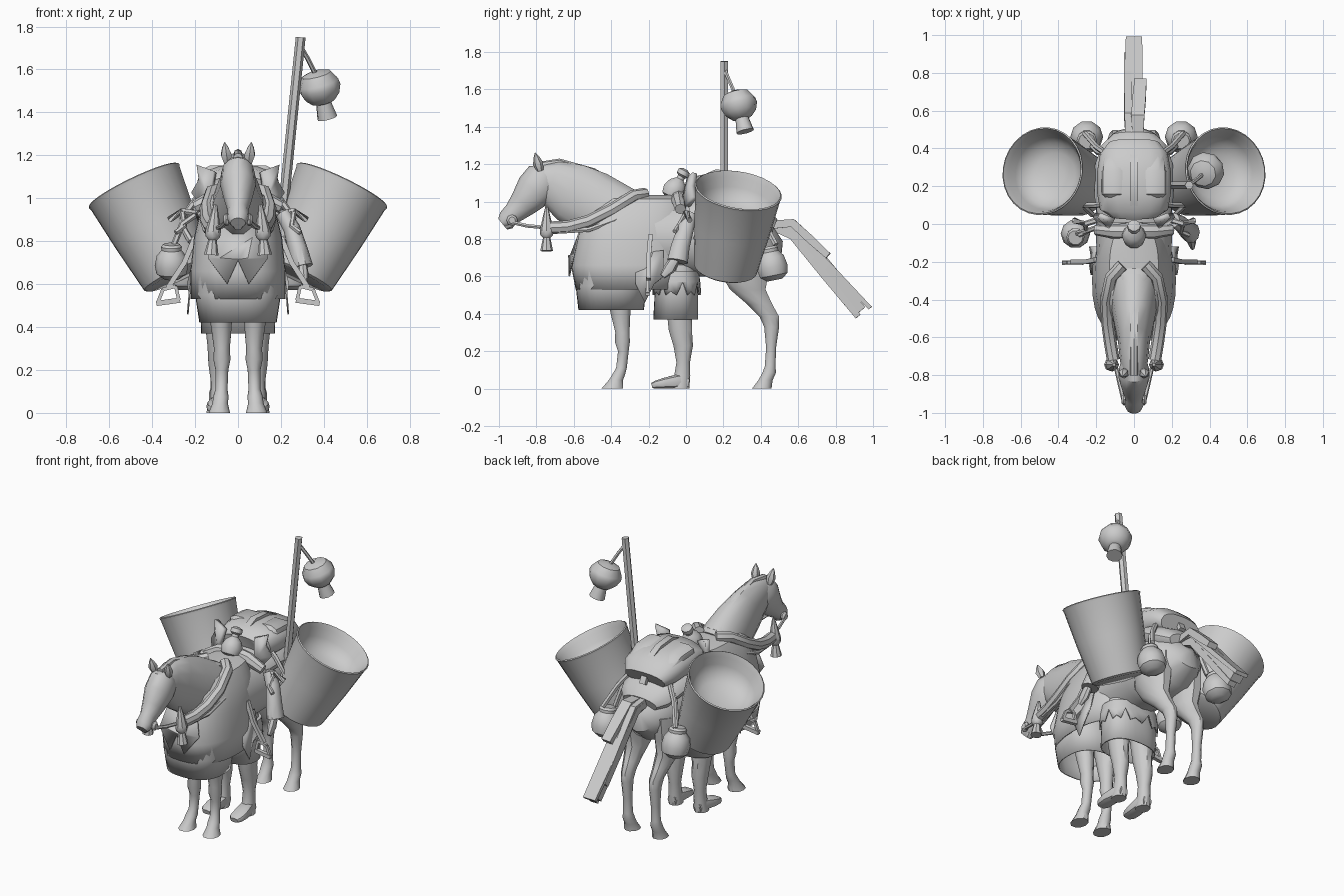
import bpy, bmesh, math
from mathutils import Vector as V

mat = bpy.data.materials.new("plain grey")
mat.diffuse_color = (0.6, 0.6, 0.6, 1)

def finish(name, bm, mirror=False, thick=0, angle=40):
    bmesh.ops.recalc_face_normals(bm, faces=bm.faces)
    me = bpy.data.meshes.new(name)
    bm.to_mesh(me)
    bm.free()
    me.shade_smooth()
    me.set_sharp_from_angle(angle=math.radians(angle))
    me.materials.append(mat)
    ob = bpy.data.objects.new(name, me)
    bpy.context.collection.objects.link(ob)
    if thick:
        ob.modifiers.new("thickness", 'SOLIDIFY').thickness = thick
    if mirror:
        ob.modifiers.new("mirror", 'MIRROR')
    return ob

def skin(bm, rings, caps=True):
    n = len(rings[0])
    for a, b in zip(rings, rings[1:]):
        for i in range(n):
            bm.faces.new((a[i], a[(i+1) % n], b[(i+1) % n], b[i]))
    if caps:
        bm.faces.new(rings[0])
        bm.faces.new(rings[-1])

def sp(c, power):
    return math.copysign(abs(c)**power, c)

def tube(name, rows, n=12, mirror=False, flat=False, power=1):
    """Loft along rows of (x, y, z, half width, half depth)."""
    bm, rings = bmesh.new(), []
    pts = [V(r[:3]) for r in rows]
    for i, r in enumerate(rows):
        t = (pts[min(i+1, len(pts)-1)] - pts[max(i-1, 0)]).normalized()
        if flat:
            t = V((0, 0, 1))
        ref = V((0, 1, 0)) if abs(t.x) > .85 else V((1, 0, 0))
        u = (ref - t*ref.dot(t)).normalized()
        w = t.cross(u)
        off = .5 if n == 4 else 0
        k = 1.414 if n == 4 else 1
        rings.append([bm.verts.new(pts[i] + k*(u*r[3]*sp(math.cos(2*math.pi*(j+off)/n), power)
                      + w*r[-1]*sp(math.sin(2*math.pi*(j+off)/n), power))) for j in range(n)])
    skin(bm, rings)
    return finish(name, bm, mirror)

def cord(name, pts, r, n=6, mirror=True):
    return tube(name, [(*p, r, r) for p in pts], n, mirror)

def cloth(name, rows, n=32, jag=.0, power=.82):
    """Open draped cloth; rows are (z, centre y, half x, half y), last row is jagged."""
    bm, rings = bmesh.new(), []
    for k, (z, cy, hx, hy) in enumerate(rows):
        ring = []
        for j in range(n):
            a = 2*math.pi*j/n
            dz = jag*(j % 4 == 1) + .4*jag*(j % 2) if k == len(rows)-1 else 0
            ring.append(bm.verts.new((hx*sp(math.cos(a), power), cy+hy*sp(math.sin(a), power), z+dz)))
        rings.append(ring)
    skin(bm, rings, False)
    bm.faces.new(rings[0])
    return finish(name, bm, thick=.008)

def lathe(name, base, tip, prof, n=12, mirror=False):
    """Turn (radius, distance) pairs about the line from base to tip."""
    base, axis = V(base), (V(tip)-V(base)).normalized()
    q = axis.to_track_quat('Z', 'Y')
    bm = bmesh.new()
    rings = [[bm.verts.new(base + q @ V((r*math.cos(2*math.pi*j/n), r*math.sin(2*math.pi*j/n), h)))
              for j in range(n)] for r, h in prof]
    skin(bm, rings)
    return finish(name, bm, mirror)

def plate(name, pts, thick=.008, mirror=False):
    bm = bmesh.new()
    bm.faces.new([bm.verts.new(p) for p in pts])
    return finish(name, bm, mirror, thick)

# Horse trunk, neck and head
tube("horse_body", [(0, -.56, .80, .07, .10), (0, -.50, .80, .14, .18), (0, -.35, .80, .19, .22),
     (0, -.1, .80, .20, .21), (0, .12, .80, .20, .20), (0, .28, .79, .20, .22),
     (0, .39, .79, .18, .19), (0, .46, .81, .12, .13), (0, .49, .83, .04, .05)], 16)
tube("horse_neck", [(0, -.34, .91, .14, .17), (0, -.50, .99, .11, .18), (0, -.62, 1.05, .085, .165),
     (0, -.72, 1.10, .075, .125), (0, -.80, 1.12, .06, .08)], 14)
tube("horse_head", [(0, -.72, 1.16, .045, .05), (0, -.76, 1.12, .078, .105), (0, -.81, 1.06, .083, .105),
     (0, -.87, .99, .064, .078), (0, -.92, .94, .048, .058), (0, -.96, .905, .05, .05),
     (0, -.985, .885, .036, .03)], 12)
lathe("ear", (.05, -.78, 1.165), (.062, -.805, 1.255), [(.018, 0), (.028, .04), (.016, .075), (.002, .1)], 6, True)
tube("mane", [(0, -.80, 1.19, .022, .02), (0, -.68, 1.20, .022, .03), (0, -.5, 1.15, .026, .03),
     (0, -.34, 1.07, .05, .02), (0, -.24, 1.03, .08, .015)], 8)
lathe("jaw", (0, -.935, .895), (0, -.97, .865), [(.03, 0), (.033, .02), (.02, .045)], 8)

# Legs of the horse
tube("front_leg", [(.08, -.36, .66, .06, .085), (.08, -.36, .50, .058, .07), (.078, -.35, .40, .048, .055),
     (.075, -.34, .30, .037, .04), (.075, -.34, .25, .040, .042), (.075, -.335, .20, .03, .03),
     (.077, -.345, .11, .028, .03), (.08, -.36, .075, .036, .036), (.083, -.375, .045, .036, .04),
     (.087, -.395, .0, .05, .06)], 10, True, True)
tube("hind_leg", [(.11, .30, .78, .085, .16), (.115, .31, .63, .082, .14), (.11, .33, .53, .065, .10),
     (.105, .395, .45, .048, .07), (.10, .445, .385, .038, .055), (.10, .458, .33, .034, .042),
     (.10, .455, .22, .028, .028), (.10, .45, .12, .028, .03), (.10, .445, .085, .036, .038),
     (.10, .425, .045, .036, .04), (.10, .405, 0, .048, .055)], 10, True, True)

# Walking figure's legs and kilt under the middle
tube("walker_leg", [(.09, -.05, .56, .07, .08), (.09, -.035, .40, .062, .07), (.09, -.03, .31, .052, .065),
     (.09, -.015, .23, .048, .055), (.09, -.015, .14, .036, .038), (.09, -.02, .07, .038, .045),
     (.092, -.03, .0, .042, .05)], 10, True, True)
tube("walker_foot", [(.09, .015, .03, .03, .03), (.092, -.04, .04, .042, .04), (.1, -.11, .03, .048, .03),
     (.1, -.16, .022, .045, .022), (.1, -.183, .016, .027, .015)], 10, True, False, .75)
cloth("kilt", [(.66, -.05, .15, .11), (.55, -.05, .17, .115), (.37, -.055, .172, .12)])
cloth("kilt_belt", [(.63, -.05, .175, .12), (.57, -.05, .185, .125), (.50, -.05, .185, .13)], jag=.05)

# Layered horse cloth
cloth("saddle_cloth", [(1.035, -.22, .06, .22), (1.015, -.24, .13, .25), (.94, -.26, .175, .28),
      (.82, -.28, .205, .30), (.66, -.30, .222, .315), (.53, -.30, .222, .29)])
cloth("front_skirt", [(.66, -.40, .205, .195), (.55, -.40, .2, .19), (.42, -.40, .18, .175)])
plate("chest_bib", [(-.1, -.56, .87), (.1, -.56, .87), (.14, -.595, .72), (.05, -.62, .60),
                    (0, -.622, .71), (-.05, -.62, .60), (-.14, -.595, .72)])
plate("side_rag", [(.205, -.27, .72), (.205, -.12, .74), (.238, -.12, .60), (.23, -.17, .56),
                   (.238, -.22, .46), (.23, -.27, .56)], mirror=True)

# Collar roll, reins, bit and tassels
cord("collar_roll", [(.06, -.22, 1.04), (.12, -.28, 1.03), (.145, -.40, .955), (.14, -.52, .895),
                     (.125, -.63, .865), (.11, -.72, .86)], .034, 8)
cord("collar_cord", [(.1, -.24, 1.02), (.165, -.38, .9), (.15, -.52, .85), (.125, -.68, .84)], .014)
cord("rein", [(.055, -.935, .89), (.075, -.85, .87), (.1, -.74, .86)], .011)
lathe("bit_ring", (.045, -.93, .9), (.08, -.93, .9), [(.028, 0), (.03, .01), (.018, .022)], 8, True)
lathe("tassel", (.105, -.745, .97), (.125, -.745, .73),
      [(.008, 0), (.02, .05), (.036, .12), (.034, .15), (.02, .165), (.034, .235)], 8, True)

# Stirrups on leather straps
cord("stirrup_strap", [(.2, -.19, .82), (.25, -.2, .70), (.325, -.2, .585)], .012, 4)
for i, (a, b) in enumerate([((.29, .59), (.35, .575)), ((.29, .59), (.275, .525)),
                            ((.35, .575), (.375, .51)), ((.27, .525), (.38, .51))]):
    cord("stirrup_bar_%d" % i, [(a[0], -.205, a[1]), (b[0], -.205, b[1])], .008 if i < 3 else .012, 4)

# Big tilted baskets with a shallow bowl of filling
lathe("basket", (.28, .21, .635), (.485, .28, 1.06),
      [(.155, 0), (.17, .01), (.205, .25), (.23, .46), (.235, .475), (.228, .48),
       (.212, .45), (.195, .40), (.17, .355), (.12, .325), (.05, .31)], 28, True)
cord("basket_strap", [(.1, .12, 1.06), (.2, .1, .99), (.27, .1, .89), (.22, .05, .80)], .016)
cord("basket_tie", [(.2, .02, .93), (.26, -.0, .94), (.32, .02, .90)], .016)
cord("basket_tie_end", [(.26, 0, .94), (.25, -.04, .87), (.29, -.06, .84)], .013)

# Lumpy pack on the rump
tube("back_pack", [(0, .05, 1.04, .13, .07), (0, .075, 1.05, .18, .09), (0, .16, 1.055, .195, .1),
     (0, .28, 1.05, .195, .095), (0, .37, 1.03, .18, .085), (0, .42, 1.0, .14, .06)], 16, power=.8)
tube("pack_cover", [(0, .02, .93, .19, .09), (0, .15, .95, .21, .09), (0, .32, .93, .205, .09),
     (0, .42, .88, .17, .08), (0, .47, .86, .12, .05)], 14)
for s in (-1, 1):
    tube("pack_pouch", [(s*.1, .13, 1.09, .05, .03), (s*.1, .16, 1.1, .075, .055), (s*.1, .27, 1.095, .075, .055),
         (s*.1, .35, 1.06, .065, .045), (s*.1, .385, 1.03, .04, .02)], 10, power=.8)
tube("pack_strap", [(0, .08, 1.12, .02, .015), (0, .16, 1.16, .02, .012), (0, .28, 1.15, .02, .012),
     (0, .38, 1.10, .02, .012), (0, .44, .97, .02, .012)], 4)
plate("pack_flap", [(.10, .03, 1.12), (.18, .06, 1.15), (.17, .05, 1.08), (.205, .06, 1.02),
                    (.17, .02, .97), (.12, .0, 1.0)], .03, True)
tube("saddle_roll", [(-.2, -.03, .96, .03, .03), (-.1, -.04, 1.01, .04, .04), (0, -.04, 1.02, .045, .045),
     (.1, -.04, 1.01, .04, .04), (.2, -.03, .96, .03, .03)], 8)
lathe("gourd", (0, -.09, 1.01), (0, -.01, 1.16),
      [(.02, 0), (.055, .02), (.065, .06), (.05, .1), (.022, .125), (.022, .14), (.036, .15), (.034, .175), (.012, .185)], 10)

# Hanging pots and the sleeve with a hand
def pot(name, p, r, mirror):
    lathe(name, p, (p[0], p[1]-.04, p[2]+.2), [(.5*r, 0), (.9*r, .3*r), (r, .8*r), (.88*r, 1.4*r),
          (.6*r, 1.75*r), (.62*r, 1.95*r), (.5*r, 2.1*r)], 10, mirror)
pot("rear_pot", (.25, .475, .58), .087, True)
cord("rear_pot_sling", [(.13, .36, 1.0), (.2, .41, .9), (.26, .48, .77)], .016)
cord("rear_pot_sling_inner", [(.13, .36, 1.0), (.19, .38, .88), (.22, .41, .76)], .016)
pot("side_pot", (-.31, -.04, .625), .078, False)
cord("side_pot_sling", [(-.2, -.02, .92), (-.26, -.04, .88), (-.3, -.05, .78)], .014, 6, False)
tube("sleeve", [(.21, .02, .93, .035, .04), (.25, -.0, .86, .04, .045), (.28, -.03, .76, .045, .052),
     (.30, -.045, .68, .05, .058)], 10)
tube("hand", [(.30, -.06, .69, .022, .026), (.305, -.09, .64, .025, .032), (.31, -.125, .60, .012, .016)], 8)

# Tail of staggered flat strips
def strip(name, x0, x1, lift, end, w, d):
    a, b, c = V((x0, .44, .875)), V((x0, .57, .855+lift)), V((x1, *end))
    tube(name, [(*a, w*.8, d), (*b, w, d), (*b.lerp(c, .5), w, d), (*c, w*.9, d*.8)], 4)
strip("tail_middle", -.005, 0, -.005, (.94, .42), .042, .03)
strip("tail_long", -.005, .0, .01, (.985, .43), .048, .014)
strip("tail_short", .02, .035, .03, (.76, .71), .035, .022)
strip("tail_left", -.03, -.035, .01, (.89, .50), .02, .03)
strip("tail_low", .01, .02, -.04, (.92, .385), .028, .02)

# Lantern pole
tube("lantern_pole", [(.195, .205, .80, .024, .024), (.292, .205, 1.75, .023, .023)], 6)
cord("lantern_arm", [(.29, .205, 1.71), (.325, .23, 1.65), (.36, .26, 1.58)], .011, 6, False)
lathe("lantern", (.362, .265, 1.59), (.42, .32, 1.36),
      [(.03, 0), (.07, .013), (.096, .055), (.1, .08), (.085, .12), (.055, .15),
       (.036, .155), (.048, .228)], 10)
